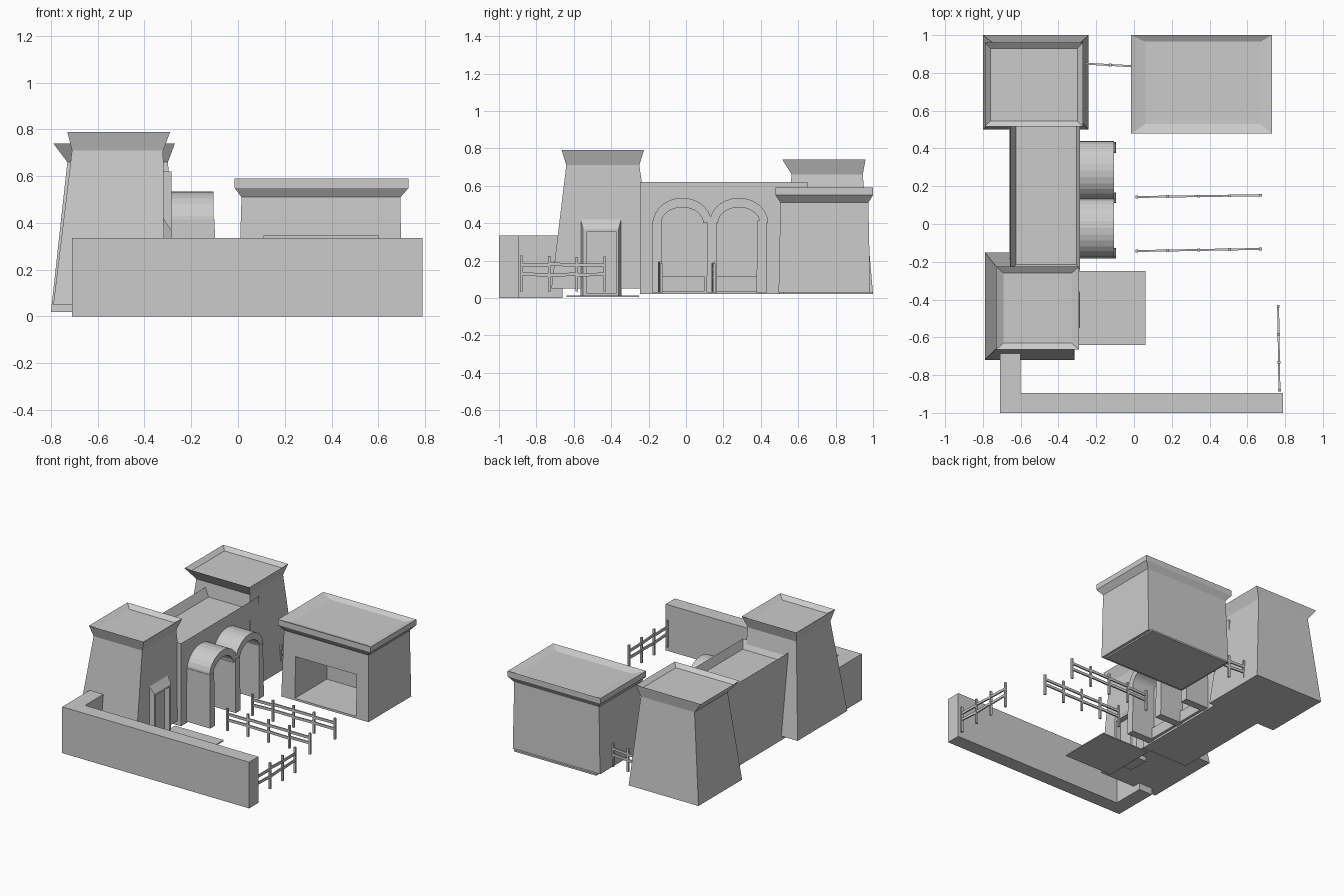
import bpy, bmesh, math, random

if "Cube" in bpy.data.objects:
    bpy.data.objects.remove(bpy.data.objects["Cube"])
random.seed(4)


def make(name, bm):
    bmesh.ops.recalc_face_normals(bm, faces=bm.faces)
    me = bpy.data.meshes.new(name)
    bm.to_mesh(me)
    bm.free()
    ob = bpy.data.objects.new(name, me)
    bpy.context.collection.objects.link(ob)
    return ob


def loft(name, rings):
    """Closed skin through rings of points, capped at both ends."""
    bm = bmesh.new()
    vs = [[bm.verts.new(p) for p in r] for r in rings]
    n = len(vs[0])
    for a, b in zip(vs, vs[1:]):
        for i in range(n):
            j = (i + 1) % n
            bm.faces.new((a[i], a[j], b[j], b[i]))
    bm.faces.new(vs[0])
    bm.faces.new(vs[-1])
    return make(name, bm)


def rect_z(x0, x1, y0, y1, z):
    return [(x0, y0, z), (x1, y0, z), (x1, y1, z), (x0, y1, z)]


def rect_x(x, y0, y1, z0, z1):
    return [(x, y0, z0), (x, y1, z0), (x, y1, z1), (x, y0, z1)]


def stack(name, *rects):
    return loft(name, [rect_z(*r) for r in rects])


def box(name, x0, x1, y0, y1, z0, z1):
    return stack(name, (x0, x1, y0, y1, z0), (x0, x1, y0, y1, z1))


def cut(ob, cutter):
    cutter.hide_render = True
    m = ob.modifiers.new("opening", 'BOOLEAN')
    m.operation = 'DIFFERENCE'
    m.solver = 'EXACT'
    m.object = cutter
    bpy.context.view_layer.objects.active = ob
    bpy.ops.object.modifier_apply(modifier=m.name)
    bpy.data.objects.remove(cutter)


# Front gate tower: tapered body, flared crown, sunken roof
tower = stack("front_tower",
              (-0.79, -0.315, -0.72, -0.15, 0.05),
              (-0.71, -0.32, -0.64, -0.25, 0.71),
              (-0.73, -0.29, -0.665, -0.225, 0.79),
              (-0.69, -0.33, -0.63, -0.26, 0.765))
cut(tower, box("cutter", -0.42, -0.2, -0.545, -0.365, 0.0, 0.38))

# Door surround on the tower's right side
loft("door_frame", [rect_x(-0.325, -0.565, -0.345, 0.01, 0.43),
                    rect_x(-0.285, -0.55, -0.36, 0.012, 0.37),
                    rect_x(-0.285, -0.53, -0.375, 0.025, 0.355),
                    rect_x(-0.42, -0.53, -0.375, 0.025, 0.355)])

# Rear tower
stack("rear_tower",
      (-0.80, -0.24, 0.50, 1.00, 0.02),
      (-0.73, -0.30, 0.565, 0.945, 0.66),
      (-0.79, -0.27, 0.515, 0.96, 0.74),
      (-0.76, -0.30, 0.545, 0.93, 0.715))

# Connecting hall with parapet
stack("hall",
      (-0.66, -0.285, -0.245, 0.65, 0.02),
      (-0.655, -0.285, -0.245, 0.65, 0.62),
      (-0.625, -0.305, -0.215, 0.65, 0.56))

# Arched bays: side walls, vaults and low sills
for y in (-0.155, 0.138, 0.405):
    stack("arch_pier",
          (-0.29, -0.095, y - 0.028, y + 0.028, 0.03),
          (-0.29, -0.10, y - 0.024, y + 0.024, 0.415))
for yc in (-0.02, 0.283):
    N = 14
    ring = [(yc + 0.157 * math.cos(math.pi * i / N),
             0.40 + 0.135 * math.sin(math.pi * i / N)) for i in range(N + 1)]
    ring += [(yc - 0.112 * math.cos(math.pi * i / N),
              0.40 + 0.085 * math.sin(math.pi * i / N)) for i in range(N + 1)]
    loft("arch_vault", [[(x, y, z) for y, z in ring] for x in (-0.29, -0.105)])
    box("arch_sill", -0.29, -0.265, yc - 0.12, yc + 0.12, 0.035, 0.115)

# Stable: body with opening, flat overhanging roof, floor slab
stable = stack("stable",
               (0.00, 0.70, 0.495, 0.985, 0.03),
               (0.015, 0.695, 0.505, 0.975, 0.51),
               (-0.015, 0.73, 0.478, 1.0, 0.55),
               (-0.015, 0.73, 0.478, 1.0, 0.59),
               (0.06, 0.67, 0.53, 0.965, 0.57))
cut(stable, box("cutter", 0.11, 0.60, 0.4, 0.86, 0.045, 0.345))
box("stable_slab", 0.02, 0.68, 0.52, 1.0, 0.02, 0.032)

# L-shaped boundary wall
L = [(-0.71, -1), (0.79, -1), (0.79, -0.895), (-0.60, -0.895),
     (-0.60, -0.66), (-0.71, -0.66)]
loft("boundary_wall", [[(x, y, z) for x, y in L] for z in (0, 0.335)])

# Paving at the gate
box("paving", -0.33, 0.06, -0.64, -0.25, 0.006, 0.014)


# Rough fences: posts joined by two slightly uneven rails
def fence(p, q, n, z0, z1):
    pts = []
    for i in range(n):
        t = i / (n - 1)
        pts.append((p[0] + (q[0] - p[0]) * t, p[1] + (q[1] - p[1]) * t))
    d = math.hypot(q[0] - p[0], q[1] - p[1])
    nx, ny = -(q[1] - p[1]) / d, (q[0] - p[0]) / d
    for x, y in pts:
        w = 0.007
        dz = random.uniform(-0.008, 0.008)
        box("fence_post", x - w, x + w, y - w, y + w, z0, z1 + dz)
    for f in (0.48, 0.75):
        for a, b in zip(pts, pts[1:]):
            ends = []
            for (x, y) in (a, b):
                z = z0 + (z1 - z0) * f + random.uniform(-0.005, 0.005)
                w, h = 0.005, 0.009
                ends.append([(x - nx * w, y - ny * w, z - h), (x + nx * w, y + ny * w, z - h),
                             (x + nx * w, y + ny * w, z + h), (x - nx * w, y - ny * w, z + h)])
            loft("fence_rail", ends)


fence((0.015, 0.143), (0.67, 0.152), 5, 0.03, 0.19)
fence((0.015, -0.143), (0.67, -0.132), 5, 0.03, 0.19)
fence((0.77, -0.88), (0.763, -0.435), 4, 0.035, 0.225)
fence((-0.25, 0.848), (0.0, 0.835), 3, 0.03, 0.2)
